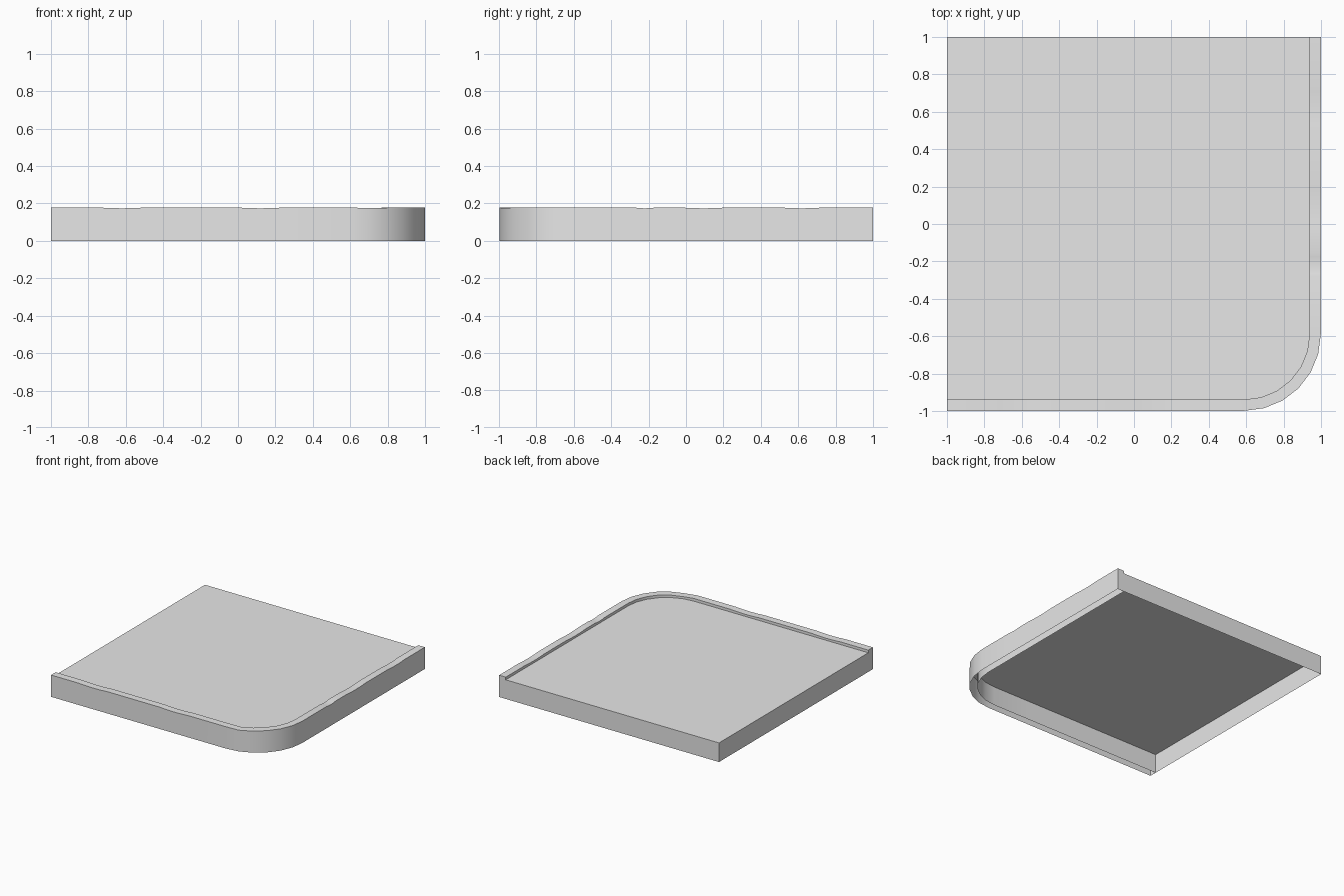
import bpy, bmesh, math

cube = bpy.data.objects.get("Cube")
if cube:
    bpy.data.objects.remove(cube, do_unlink=True)

CORNER = 0.59            # arc centre at (CORNER, -CORNER)
OUTER, INNER = 0.998, 0.938
CURB_H, SLAB_H = 0.179, 0.157
FRONT_DIPS = [(-0.62, 0.13), (0.12, 0.13), (0.72, 0.1)]   # centre, half width
SIDE_DIPS = [(0.095, 0.13), (0.62, 0.12), (-0.22, 0.06)]

grey = bpy.data.materials.new("concrete_grey")
grey.use_nodes = True
grey.diffuse_color = (0.8, 0.8, 0.8, 1)
grey.node_tree.nodes["Principled BSDF"].inputs["Base Color"].default_value = (0.8, 0.8, 0.8, 1)


def finish(name, bm):
    bmesh.ops.recalc_face_normals(bm, faces=bm.faces)
    mesh = bpy.data.meshes.new(name)
    bm.to_mesh(mesh)
    bm.free()
    mesh.materials.append(grey)
    obj = bpy.data.objects.new(name, mesh)
    bpy.context.collection.objects.link(obj)
    bpy.ops.object.select_all(action='DESELECT')
    obj.select_set(True)
    bpy.context.view_layer.objects.active = obj
    bpy.ops.object.shade_smooth_by_angle(angle=math.radians(30))
    return obj


def stations(dips, start, end):
    """Positions along a straight run, with extra points inside each dip."""
    pts = {start, end}
    for c, w in dips:
        pts.update(c + w * k / 4 for k in range(-4, 5))
    return sorted(p for p in pts if start <= p <= end)


def height(t, dips):
    """Curb top height with shallow worn dips."""
    return CURB_H - sum(0.005 * max(0, 1 - ((t - c) / w) ** 2) for c, w in dips)


# Path across the front, round the corner and along the side: (outer, inner, z)
path = [((x, -OUTER), (x, -INNER), height(x, FRONT_DIPS))
        for x in stations(FRONT_DIPS, -1, CORNER)]
for i in range(1, 6):
    a = math.radians(-90 + 15 * i)
    out, inn = [(CORNER + (r - CORNER) * math.cos(a), -CORNER + (r - CORNER) * math.sin(a))
                for r in (OUTER, INNER)]
    path.append((out, inn, height(out[0], FRONT_DIPS) if i < 4 else CURB_H))
path += [((OUTER, y), (INNER, y), height(y, SIDE_DIPS))
         for y in stations(SIDE_DIPS, -CORNER, 1)]

# Curb: hollow below, closed at both ends
bm = bmesh.new()
rows = [[bm.verts.new((*p, z)) for p, z in ((o, 0), (o, h), (i, h), (i, 0))]
        for o, i, h in path]
for a, b in zip(rows, rows[1:]):
    for k in range(3):
        bm.faces.new((a[k], b[k], b[k + 1], a[k + 1]))
bm.faces.new(rows[0])
bm.faces.new(rows[-1])
finish("curb", bm)

# Pavement slab: flat top reaching the curb, with two straight outer walls
bm = bmesh.new()
edge = [bm.verts.new((*i, SLAB_H)) for _, i, _ in path]
corner = bm.verts.new((-1, 1, SLAB_H))
bm.faces.new(edge + [corner])
low = [bm.verts.new((v.co.x, v.co.y, 0)) for v in (edge[-1], corner, edge[0])]
bm.faces.new((edge[-1], corner, low[1], low[0]))
bm.faces.new((corner, edge[0], low[2], low[1]))
finish("pavement_slab", bm)
